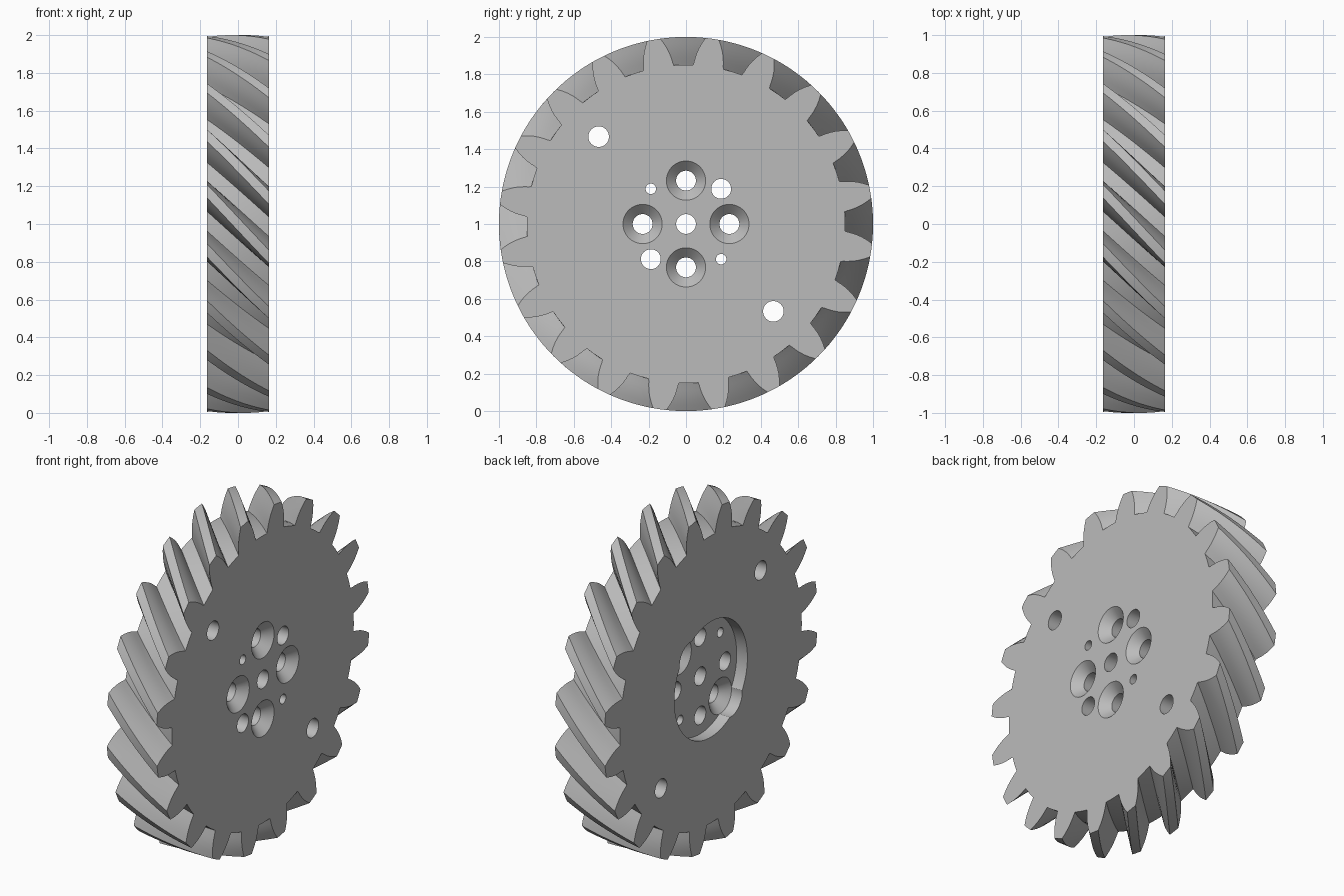
import bpy, bmesh, math
from mathutils import Vector

if "Cube" in bpy.data.objects:
    bpy.data.objects.remove(bpy.data.objects["Cube"])

HALF = 0.163                 # half of the face width
TEETH = 20
PITCH = math.tau / TEETH
TWIST = math.radians(19.9)   # helix turn across the width
LAYERS = 16

steel = bpy.data.materials.new("plain_grey")
steel.use_nodes = True
GREY = (0.5, 0.5, 0.5, 1)
steel.diffuse_color = GREY
steel.node_tree.nodes["Principled BSDF"].inputs["Base Color"].default_value = GREY


def new_object(name, bm):
    bmesh.ops.recalc_face_normals(bm, faces=bm.faces)
    mesh = bpy.data.meshes.new(name)
    bm.to_mesh(mesh)
    bm.free()
    mesh.materials.append(steel)
    obj = bpy.data.objects.new(name, mesh)
    bpy.context.collection.objects.link(obj)
    return obj


def loft(name, rings):
    """Skin a list of equal closed rings and cap both ends."""
    bm = bmesh.new()
    rows = [[bm.verts.new(p) for p in ring] for ring in rings]
    for a, b in zip(rows, rows[1:]):
        for i in range(len(a)):
            j = (i + 1) % len(a)
            bm.faces.new((a[i], a[j], b[j], b[i]))
    bm.faces.new(rows[0])
    bm.faces.new(rows[-1])
    return new_object(name, bm)


# Gear outline: half gap angle in degrees at each radius, root to tip
flank = [(0.851, 3.5), (0.865, 3.75), (0.89, 4.1), (0.915, 4.55),
         (0.94, 5.1), (0.97, 5.95), (1.0, 6.95)]
outline = []
for t in range(TEETH):
    middle = t * PITCH
    half = [(r, math.radians(a)) for r, a in flank]
    outline += [(r, middle - a) for r, a in reversed(half)]
    outline.append((flank[0][0], middle))
    outline += [(r, middle + a) for r, a in half]
    outline += [(1.0, middle + PITCH / 2 + s * PITCH / 18) for s in (-1, 0, 1)]

rings = []
for k in range(LAYERS + 1):
    f = k / LAYERS - 0.5
    turn = PITCH / 2 + f * TWIST
    rings.append([(f * 2 * HALF, r * math.cos(a + turn), 1 + r * math.sin(a + turn))
                  for r, a in outline])
gear = loft("helical_gear", rings)


# Bores: each cutter is a stepped profile of (x, radius) turned around the x axis
def bore(name, y, z, profile, sides=48):
    rings = [[(x, y + r * math.cos(i * math.tau / sides),
               1 + z + r * math.sin(i * math.tau / sides)) for i in range(sides)]
             for x, r in profile]
    cutter = loft(name, rings)
    cutter.hide_render = True
    mod = gear.modifiers.new(name, "BOOLEAN")
    mod.operation = "DIFFERENCE"
    mod.solver = "EXACT"
    mod.object = cutter
    bpy.context.view_layer.objects.active = gear
    bpy.ops.object.modifier_apply(modifier=name)
    bpy.data.objects.remove(cutter)


OUT = HALF + 0.02
FLOOR = -HALF + 0.07
BORE, SINK = 0.053, 0.105
DEPTH = SINK - BORE


def plain(r):
    return [(-OUT, r), (OUT, r)]


# Round recess on the hub's rear side
bore("hub_recess", 0, 0, [(-OUT, 0.342), (FLOOR, 0.342)], 96)

# Centre bore and four screw holes countersunk on the right side
bore("centre_bore", 0, 0, plain(BORE))
front_sink = [(-OUT, BORE), (HALF - DEPTH, BORE), (HALF, SINK), (OUT, SINK)]
for i in range(4):
    a = i * math.pi / 2
    bore("screw_hole", 0.232 * math.cos(a), 0.232 * math.sin(a), front_sink)

# Diagonal holes: rear-countersunk, dowel and outer pairs
rear_sink = [(-OUT, SINK), (FLOOR, SINK), (FLOOR + DEPTH, BORE), (OUT, BORE)]
for s in (-1, 1):
    bore("rear_screw_hole", s * 0.188, s * 0.188, rear_sink)
    bore("dowel_hole", s * 0.188, -s * 0.188, plain(0.028))
    bore("outer_hole", s * 0.467, -s * 0.467, plain(0.055))

# Smooth the flanks and bores, keep the edges crisp
bpy.ops.object.select_all(action="DESELECT")
gear.select_set(True)
bpy.context.view_layer.objects.active = gear
bpy.ops.object.shade_smooth_by_angle(angle=math.radians(30))
